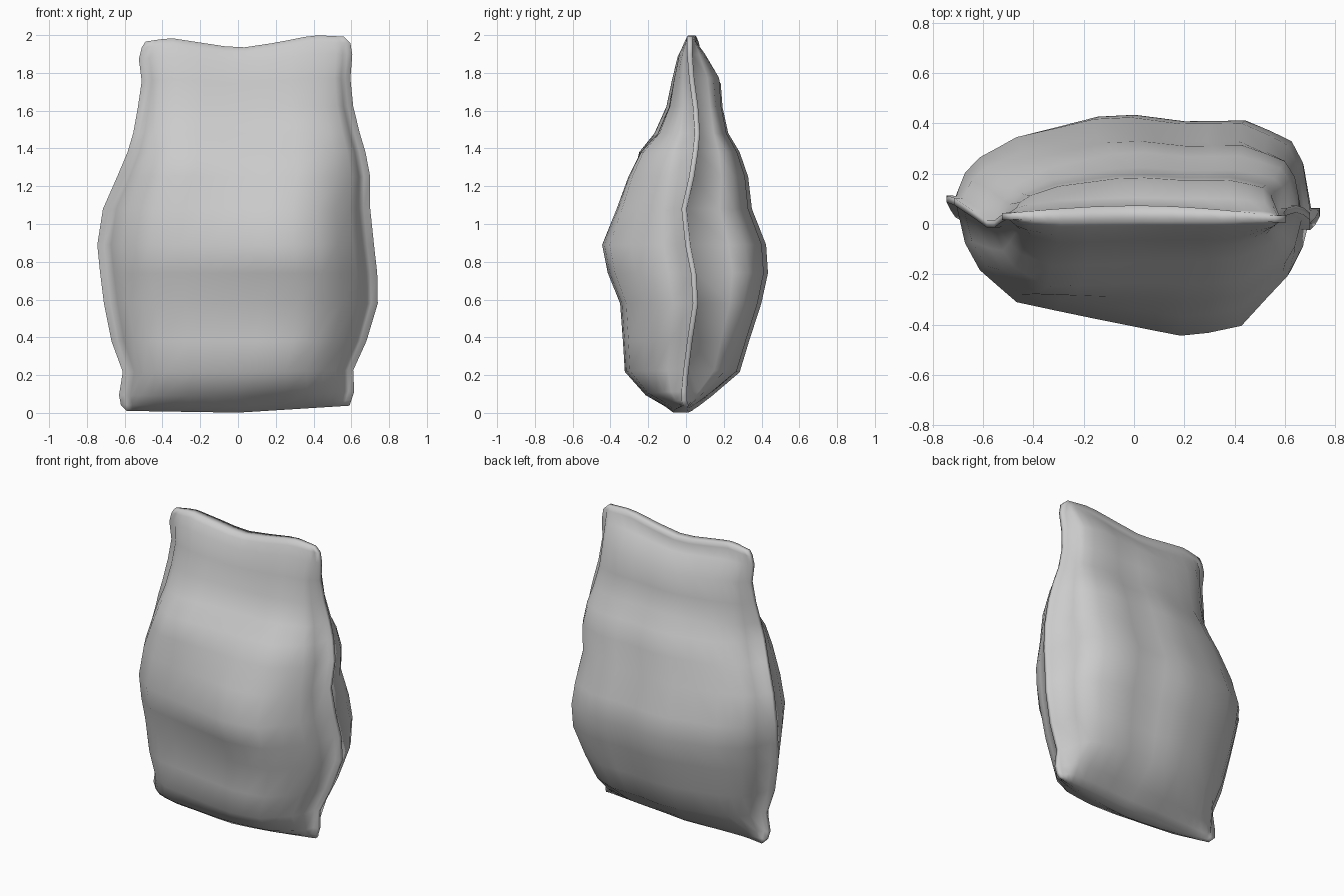
import bpy
import bmesh
import math

default_cube = bpy.data.objects.get("Cube")
if default_cube:
    bpy.data.objects.remove(default_cube, do_unlink=True)

# Sack outline by height: z, left edge x, right edge x, front y, back y, seam y at both edges
ROWS = [
    (0.02, -0.59, 0.59, 0.0, 0.0, 0.02, 0.0),
    (0.05, -0.62, 0.60, -0.1, 0.05, 0.02, -0.01),
    (0.10, -0.63, 0.615, -0.20, 0.12, 0.01, -0.01),
    (0.22, -0.61, 0.61, -0.31, 0.27, 0.01, 0.0),
    (0.38, -0.67, 0.68, -0.32, 0.32, 0.02, 0.02),
    (0.58, -0.71, 0.74, -0.335, 0.385, 0.04, 0.05),
    (0.74, -0.73, 0.737, -0.40, 0.42, 0.07, 0.04),
    (0.89, -0.745, 0.72, -0.43, 0.41, 0.10, 0.01),
    (1.08, -0.715, 0.70, -0.36, 0.335, 0.09, -0.01),
    (1.25, -0.64, 0.70, -0.31, 0.315, 0.04, 0.03),
    (1.38, -0.585, 0.675, -0.25, 0.27, 0.0, 0.05),
    (1.48, -0.555, 0.645, -0.155, 0.21, 0.0, 0.06),
    (1.62, -0.53, 0.61, -0.09, 0.18, 0.02, 0.05),
    (1.76, -0.51, 0.595, -0.06, 0.17, 0.03, 0.03),
    (1.88, -0.525, 0.605, -0.03, 0.09, 0.03, 0.02),
    (1.94, -0.51, 0.595, 0.0, 0.04, 0.03, 0.02),
    (1.97, -0.49, 0.56, 0.02, 0.02, 0.03, 0.02),
]
# Height change along the top and bottom hems: x, offset
TOP_HEM = [(-0.6, -0.02), (-0.36, 0.015), (0.0, -0.04), (0.2, -0.01), (0.4, 0.03), (0.6, 0.02)]
BOTTOM_HEM = [(-0.6, -0.01), (0.0, -0.02), (0.6, 0.02)]
# Fullness across the width: position from -1 to 1, share of the full depth
FRONT_BELLY = [(-0.95, 0), (-0.9, 0.3), (-0.82, 0.5), (-0.62, 0.74), (0, 0.92), (0.27, 1),
               (0.58, 0.95), (0.85, 0.47), (0.91, 0.27), (0.95, 0)]
FRONT_SHOULDER = [(-0.95, 0), (-0.9, 0.4), (-0.82, 0.7), (-0.62, 1), (0, 0.9), (0.58, 0.88),
                  (0.85, 0.55), (0.91, 0.35), (0.95, 0)]
BACK = [(-0.95, 0), (-0.9, 0.3), (-0.82, 0.5), (-0.62, 0.76), (-0.2, 0.98), (0, 1),
        (0.27, 0.93), (0.62, 0.94), (0.85, 0.72), (0.91, 0.5), (0.95, 0)]
COLUMNS = [-1, -0.95, -0.9, -0.82, -0.72, -0.62, -0.4, -0.2, 0, 0.14, 0.27, 0.42, 0.6,
           0.74, 0.85, 0.91, 0.95, 1]
HEM = 0.014


def mix(a, b, t):
    return a + (b - a) * t


def clamp(t):
    return max(0.0, min(1.0, t))


def sample(points, x):
    for (xa, ya), (xb, yb) in zip(points, points[1:]):
        if x <= xb:
            return mix(ya, yb, clamp((x - xa) / (xb - xa)))
    return points[-1][1]


def sack_point(row, u, side):
    z, left, right, front, back, seam_left, seam_right = row
    t = (u + 1) / 2
    x = mix(left, right, t)
    seam = mix(seam_left, seam_right, t)
    # the bottom hem bows toward the front, the top hem bows slightly back
    middle = math.cos(u * math.pi / 2)
    seam -= 0.07 * middle * clamp(1 - z / 0.2)
    seam += 0.04 * middle * clamp((z - 1.8) / 0.2)
    if side < 0:
        fullness = mix(sample(FRONT_BELLY, u), sample(FRONT_SHOULDER, u), clamp((z - 1) / 0.5))
        y = mix(seam, min(front, seam), fullness)
    else:
        y = mix(seam, max(back, seam), sample(BACK, u))
    lift = sample(TOP_HEM, x) * clamp((z - 1.55) / 0.42)
    lift += sample(BOTTOM_HEM, x) * clamp(1 - z / 0.3)
    return x, y + side * HEM, z + lift


# One light grey cloth colour
cloth = bpy.data.materials.new("light_grey_cloth")
cloth.use_nodes = True
grey = (0.6, 0.6, 0.6, 1.0)
cloth.diffuse_color = grey
cloth.node_tree.nodes["Principled BSDF"].inputs["Base Color"].default_value = grey

# Front and back cloth panels
bm = bmesh.new()
panels = []
for side in (-1, 1):
    grid = [[bm.verts.new(sack_point(row, u, side)) for u in COLUMNS] for row in ROWS]
    panels.append(grid)
    for low, high in zip(grid, grid[1:]):
        for i in range(len(COLUMNS) - 1):
            bm.faces.new((low[i], low[i + 1], high[i + 1], high[i]))


def border(grid):
    return (grid[0] + [r[-1] for r in grid[1:]] + grid[-1][-2::-1]
            + [r[0] for r in grid[-2:0:-1]])


# Narrow hem joining the two panels all round
front_loop, back_loop = border(panels[0]), border(panels[1])
for i in range(len(front_loop)):
    j = (i + 1) % len(front_loop)
    bm.faces.new((front_loop[i], front_loop[j], back_loop[j], back_loop[i]))
bmesh.ops.recalc_face_normals(bm, faces=bm.faces)

# Soft cloth shading
for face in bm.faces:
    face.smooth = True
mesh = bpy.data.meshes.new("sack")
bm.to_mesh(mesh)
bm.free()
mesh.materials.append(cloth)
sack = bpy.data.objects.new("sack", mesh)
bpy.context.collection.objects.link(sack)
